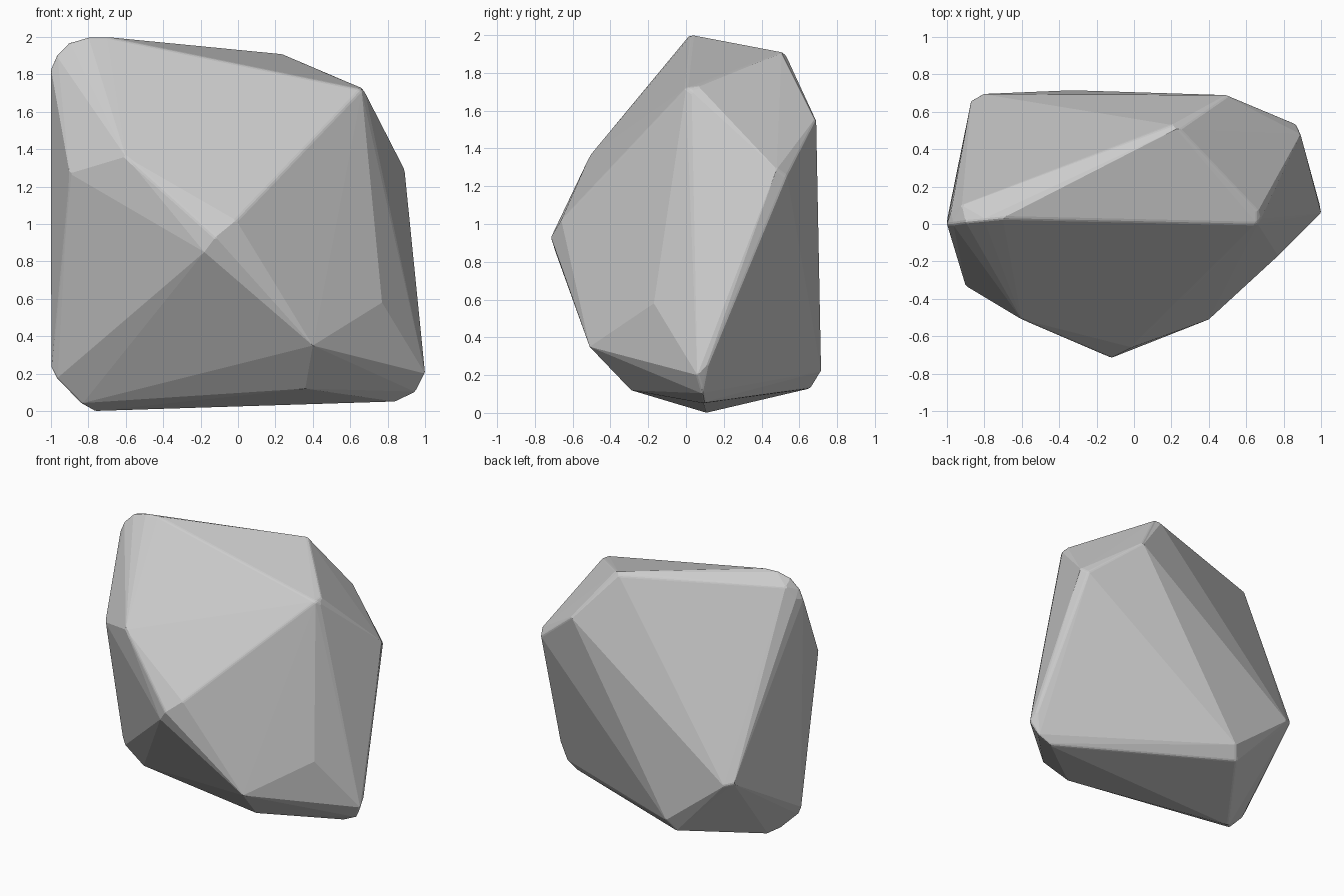
import bpy, bmesh

if "Cube" in bpy.data.objects:
    bpy.data.objects.remove(bpy.data.objects["Cube"])

# Worn corners of the boulder, grouped by area; their convex hull is the rock
crown = [(-1, 0, 1.83), (-.97, 0, 1.9), (-.9, .01, 1.97), (-.8, .02, 2),
         (-.7, .03, 2), (-.92, .1, 1.94), (-.98, .06, 1.85),
         (.24, .51, 1.91), (.2, .53, 1.89)]
right_shoulder = [(.66, 0, 1.72), (.66, .07, 1.73), (.68, .03, 1.7),
                  (.865, .535, 1.25), (.89, .48, 1.29), (.5, .69, 1.55)]
front = [(-.12, -.715, .93), (-.18, -.69, .85), (-.01, -.66, 1.02),
         (-.6, -.51, 1.36), (-.9, -.33, 1.27), (.4, -.51, .35),
         (.77, -.17, .58), (-.43, -.11, 1.68)]
back = [(-.87, .66, .62), (-.81, .695, .6), (-.33, .715, .22), (-.38, .66, .13)]
foot = [(-1, .02, .23), (-.97, .01, .17), (-.84, .04, .04), (-.77, .11, 0),
        (-.7, 0, .07), (.36, -.29, .12), (.85, .1, .05), (.95, .09, .1),
        (1, .06, .2), (.99, .12, .25)]

bm = bmesh.new()
for p in crown + right_shoulder + front + back + foot:
    bm.verts.new(p)
res = bmesh.ops.convex_hull(bm, input=bm.verts[:])
# Drop any points left inside the hull
bmesh.ops.delete(bm, geom=[v for v in bm.verts if not v.link_faces], context='VERTS')
bmesh.ops.recalc_face_normals(bm, faces=bm.faces[:])

# Slightly worn edges
sharp = [e for e in bm.edges if e.calc_face_angle(0) > 0.6]
bmesh.ops.bevel(bm, geom=sharp, offset=0.012, segments=2, profile=0.5,
                affect='EDGES', clamp_overlap=True)

mesh = bpy.data.meshes.new("boulder")
bm.to_mesh(mesh)
bm.free()
rock = bpy.data.objects.new("boulder", mesh)
bpy.context.collection.objects.link(rock)
